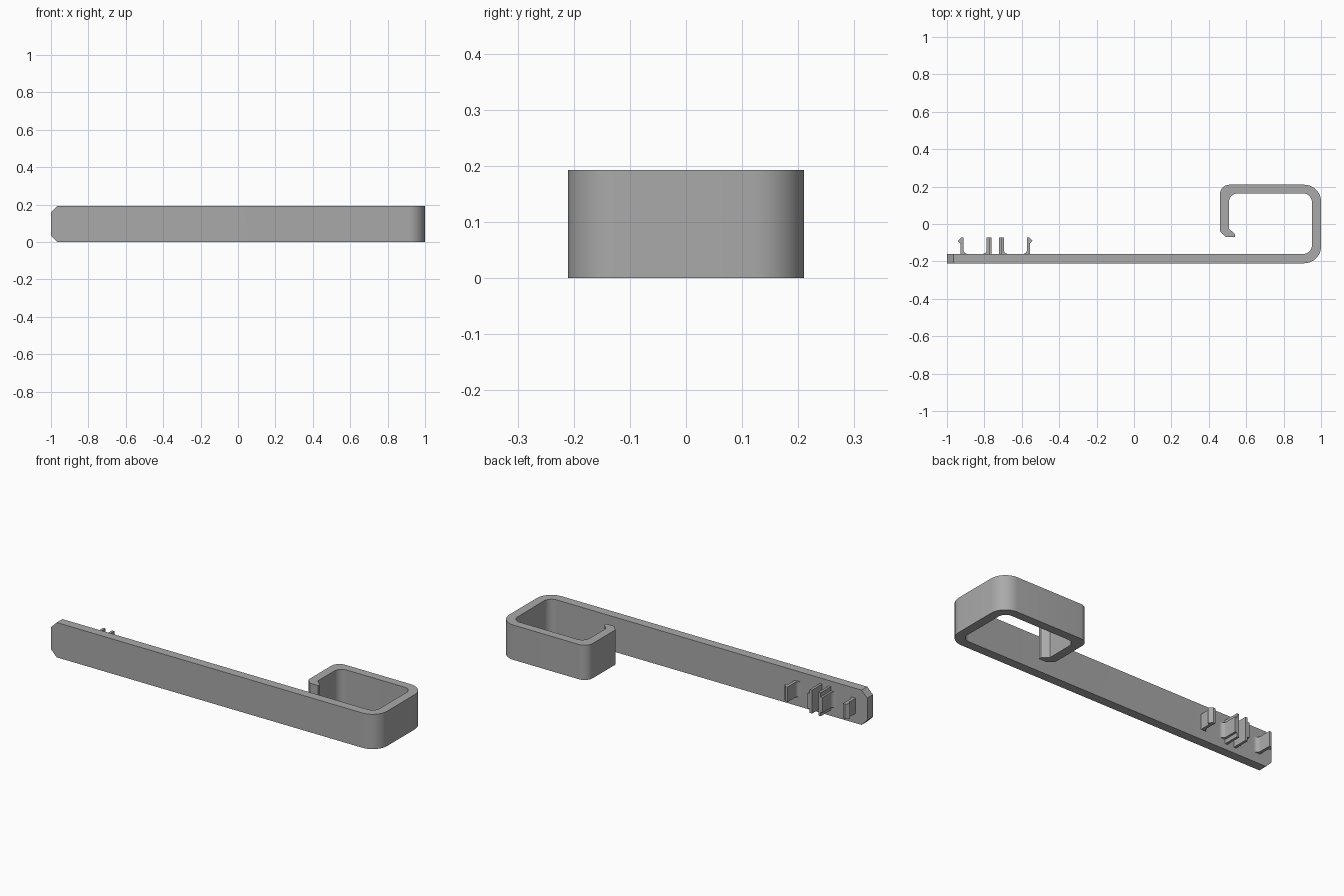
import bpy, bmesh, math
from mathutils import Vector

cube = bpy.data.objects.get("Cube")
if cube:
    bpy.data.objects.remove(cube)

HEIGHT = 0.193
MID = HEIGHT / 2

grey = bpy.data.materials.new("grey plastic")
grey.use_nodes = True
grey.diffuse_color = (0.4, 0.4, 0.4, 1)
grey.node_tree.nodes["Principled BSDF"].inputs["Base Color"].default_value = (0.4, 0.4, 0.4, 1)


def rounded(points, steps=10):
    """Outline from (x, y, corner radius) points."""
    out = []
    for i, (x, y, r) in enumerate(points):
        p = Vector((x, y))
        if r == 0:
            out.append(p)
            continue
        a = (Vector(points[i - 1][:2]) - p).normalized()
        b = (Vector(points[(i + 1) % len(points)][:2]) - p).normalized()
        half = a.angle(b) / 2
        center = p + (a + b).normalized() * r / math.sin(half)
        start = p + a * r / math.tan(half) - center
        end = p + b * r / math.tan(half) - center
        sweep = start.angle(end)
        for k in range(steps + 1):
            t = k / steps
            out.append(center + (start * math.sin((1 - t) * sweep)
                                 + end * math.sin(t * sweep)) / math.sin(sweep))
    return out


def extrude(name, outline, z0, z1, chamfer=0):
    """Upright prism, optionally with the left end chamfered top and bottom."""
    bm = bmesh.new()
    face = bm.faces.new([bm.verts.new((p.x, p.y, z0)) for p in outline])
    top = bmesh.ops.extrude_face_region(bm, geom=[face])["geom"]
    bmesh.ops.translate(bm, vec=(0, 0, z1 - z0),
                        verts=[v for v in top if isinstance(v, bmesh.types.BMVert)])
    bmesh.ops.recalc_face_normals(bm, faces=bm.faces)
    if chamfer:
        ends = [e for e in bm.edges
                if all(v.co.x < -0.999 for v in e.verts)
                and abs(e.verts[0].co.z - e.verts[1].co.z) < 1e-4]
        bmesh.ops.bevel(bm, geom=ends, offset=chamfer, segments=1, affect='EDGES')
    mesh = bpy.data.meshes.new(name)
    bm.to_mesh(mesh)
    bm.free()
    mesh.materials.append(grey)
    obj = bpy.data.objects.new(name, mesh)
    bpy.context.collection.objects.link(obj)
    bpy.ops.object.select_all(action='DESELECT')
    obj.select_set(True)
    bpy.context.view_layer.objects.active = obj
    bpy.ops.object.shade_smooth_by_angle(angle=math.radians(30))
    return obj


# Long bar that curls round into an open hook with a small lip
hook = [(-1, -0.21, 0), (1, -0.21, 0.09), (1, 0.21, 0.09), (0.46, 0.21, 0.05),
        (0.46, -0.04, 0), (0.49, -0.07, 0), (0.54, -0.07, 0), (0.54, -0.055, 0),
        (0.508, -0.025, 0), (0.508, 0.163, 0.045), (0.951, 0.163, 0.045),
        (0.951, -0.16, 0.045), (-1, -0.16, 0)]
extrude("bar_and_hook", rounded(hook), 0, HEIGHT, chamfer=0.035)


def outer_arm(name, x, side):
    """Short clip arm with an outward barb; side points away from the clip."""
    pts = [(-0.03, -0.162, 0), (-0.027, -0.16, 0), (0, -0.16, 0.022), (0, -0.072, 0),
           (0.012, -0.072, 0), (0.03, -0.09, 0), (0.016, -0.104, 0), (0.016, -0.162, 0)]
    extrude(name, rounded([(x + side * px, y, r) for px, y, r in pts], 6),
            MID - 0.042, MID + 0.042)


def inner_arm(name, x, side):
    """Filleted clip arm backed by a taller plate."""
    pts = [(-0.03, -0.162, 0), (-0.027, -0.16, 0), (0, -0.16, 0.022), (0, -0.072, 0),
           (0.016, -0.072, 0), (0.016, -0.162, 0)]
    extrude(name, rounded([(x + side * px, y, r) for px, y, r in pts], 6),
            MID - 0.042, MID + 0.042)
    plate = [(0.012, -0.162, 0), (0.026, -0.162, 0), (0.026, -0.072, 0), (0.012, -0.072, 0)]
    extrude(name + "_plate", rounded([(x + side * px, y, r) for px, y, r in plate]),
            MID - 0.065, MID + 0.065)


# Two spring clips on the back of the bar, mirrored about their shared middle
CLIP_CENTER = -0.742
for side, label in ((-1, "right"), (1, "left")):
    outer_arm(label + "_clip_outer_arm", CLIP_CENTER + side * 0.17, side)
    inner_arm(label + "_clip_inner_arm", CLIP_CENTER + side * 0.046, -side)
